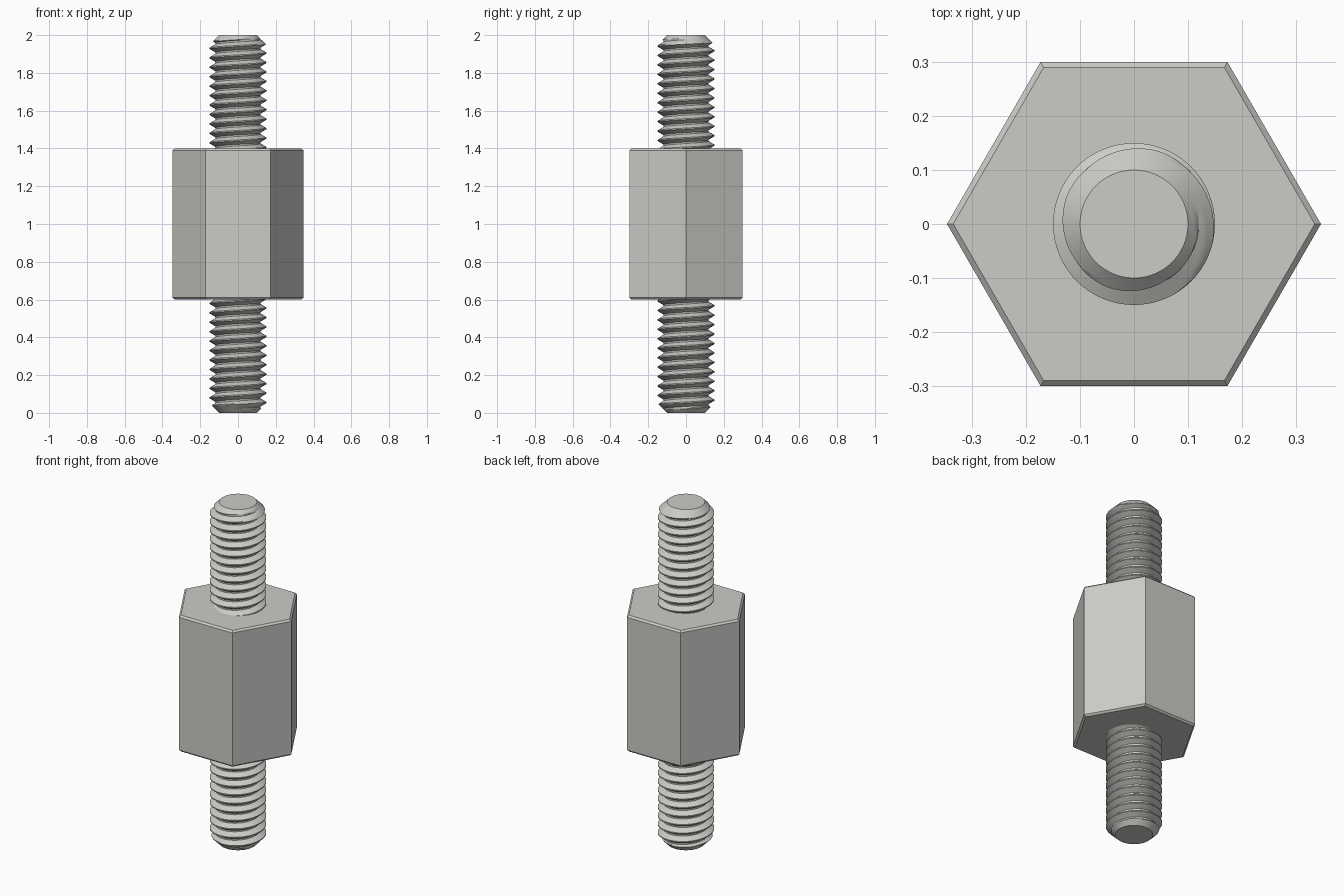
import bpy, bmesh, math

if "Cube" in bpy.data.objects:
    bpy.data.objects.remove(bpy.data.objects["Cube"], do_unlink=True)

steel = bpy.data.materials.new("light_grey_metal")
steel.use_nodes = True
GREY = (0.61, 0.60, 0.57, 1)
steel.diffuse_color = GREY
steel.node_tree.nodes["Principled BSDF"].inputs["Base Color"].default_value = GREY

PITCH, CREST, ROOT, TIP = 0.05, 0.15, 0.12, 0.10
SEGMENTS = 64


def finish(bm, name):
    bmesh.ops.recalc_face_normals(bm, faces=bm.faces)
    mesh = bpy.data.meshes.new(name)
    bm.to_mesh(mesh)
    bm.free()
    mesh.materials.append(steel)
    obj = bpy.data.objects.new(name, mesh)
    bpy.context.collection.objects.link(obj)
    return obj


# One pitch of thread profile as (phase, radius): flat crest, flank, flat root, flank
FLANK = 4
profile = []
for side in (0, 1):
    for k in range(FLANK + 1):
        t = k / FLANK
        phase = 0.06 + 0.36 * t
        r = CREST + (ROOT - CREST) * t
        profile.append((phase, r) if side == 0 else (0.52 + 0.36 * t + 0.06, CREST + ROOT - r))


def threaded_stud(name, z0, z1):
    """Right-hand helical thread with 45 degree chamfered ends."""
    bm = bmesh.new()
    n = len(profile)
    turns = round((z1 - z0) / PITCH) + 4
    start = math.floor(z0 / PITCH) * PITCH - 2 * PITCH + 0.005
    columns = []
    for j in range(SEGMENTS):
        a = math.tau * j / SEGMENTS
        col = []
        for i in range(turns * n):
            phase, r = profile[i % n]
            z = start + PITCH * (i // n + phase + j / SEGMENTS)
            z = min(max(z, z0), z1)
            r = min(r, TIP + z - z0, TIP + z1 - z)
            col.append(bm.verts.new((r * math.cos(a), r * math.sin(a), z)))
        columns.append(col)
    # The last column joins the first one, a full pitch further along
    for j in range(SEGMENTS):
        this, other = columns[j], columns[(j + 1) % SEGMENTS]
        shift = n if j == SEGMENTS - 1 else 0
        for i in range(turns * n - shift - 1):
            bm.faces.new((this[i], other[i + shift], other[i + shift + 1], this[i + 1]))
    bmesh.ops.remove_doubles(bm, verts=bm.verts, dist=0.00001)
    # Flat end caps
    for z in (z0, z1):
        ring = [v for v in bm.verts if abs(v.co.z - z) < 0.00001]
        ring.sort(key=lambda v: math.atan2(v.co.y, v.co.x))
        bm.faces.new(ring)
    obj = finish(bm, name)
    bpy.ops.object.select_all(action='DESELECT')
    obj.select_set(True)
    bpy.context.view_layer.objects.active = obj
    bpy.ops.object.shade_smooth_by_angle(angle=math.radians(25))


threaded_stud("lower_stud", 0, 0.7)
threaded_stud("upper_stud", 1.3, 2)

# Hexagonal body with a narrow chamfer around both ends
bm = bmesh.new()
flat, edge = 0.3, 0.01
rings = []
for z, inset in ((0.6, edge), (0.6 + edge, 0), (1.4 - edge, 0), (1.4, edge)):
    r = (flat - inset) / math.cos(math.pi / 6)
    rings.append([bm.verts.new((r * math.cos(k * math.pi / 3), r * math.sin(k * math.pi / 3), z))
                  for k in range(6)])
for low, high in zip(rings, rings[1:]):
    for k in range(6):
        m = (k + 1) % 6
        bm.faces.new((low[k], low[m], high[m], high[k]))
bm.faces.new(rings[0])
bm.faces.new(rings[-1])
finish(bm, "hex_body")
